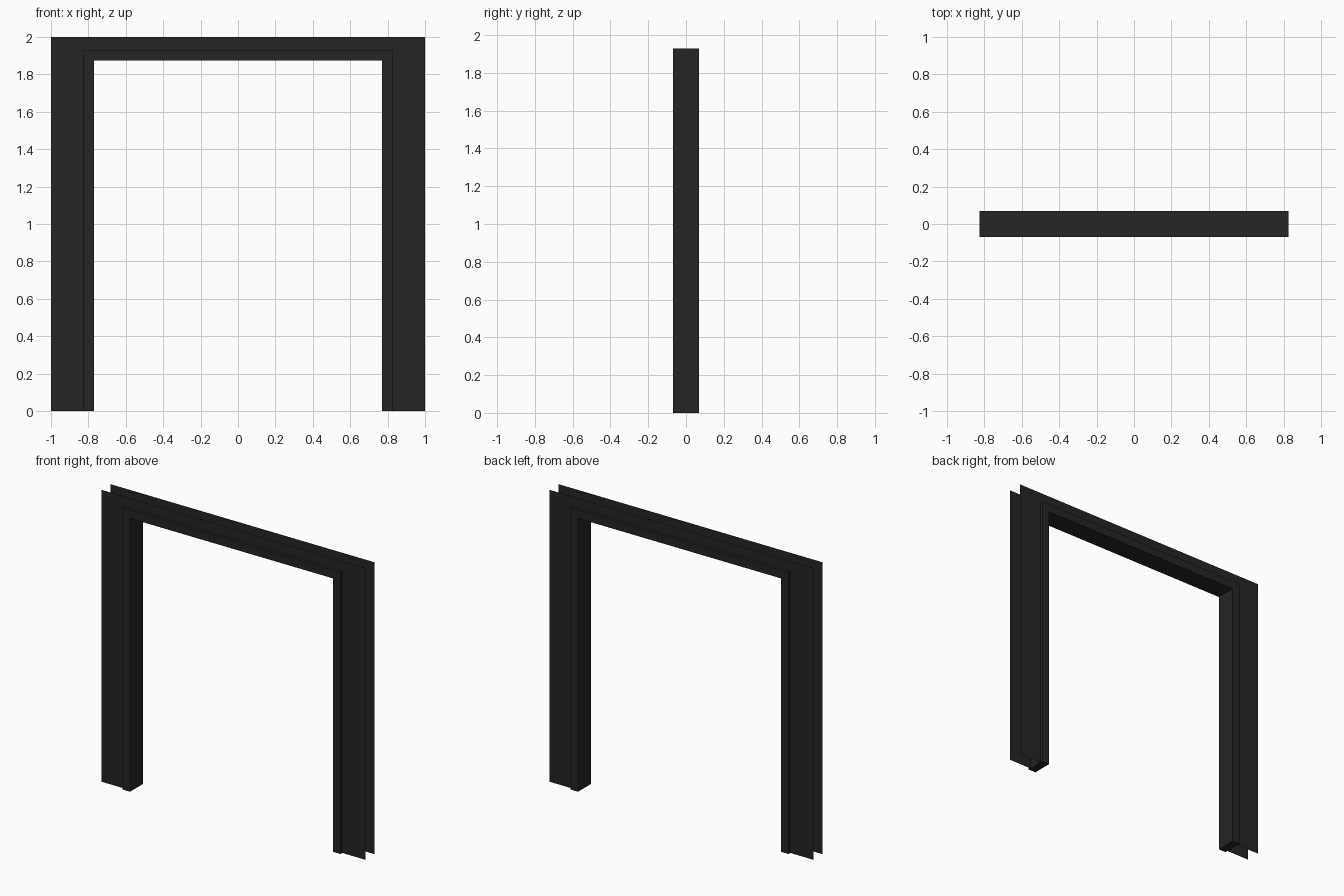
import bpy, bmesh

if "Cube" in bpy.data.objects:
    bpy.data.objects.remove(bpy.data.objects["Cube"])

black = bpy.data.materials.new("matte black")
black.diffuse_color = (0.018, 0.018, 0.018, 1.0)
black.use_nodes = True
black.node_tree.nodes["Principled BSDF"].inputs["Base Color"].default_value = black.diffuse_color


def arch(name, inner_x, inner_z, outer_x, outer_z, y, depth=0.0):
    """Upside-down U in the xz plane at y, mitred at the corners; extruded along +y if depth > 0."""
    inner = [(-inner_x, 0), (-inner_x, inner_z), (inner_x, inner_z), (inner_x, 0)]
    outer = [(-outer_x, 0), (-outer_x, outer_z), (outer_x, outer_z), (outer_x, 0)]
    bm = bmesh.new()
    vi = [bm.verts.new((x, y, z)) for x, z in inner]
    vo = [bm.verts.new((x, y, z)) for x, z in outer]
    faces = [bm.faces.new((vo[i], vo[i + 1], vi[i + 1], vi[i])) for i in range(3)]
    if depth:
        ext = bmesh.ops.extrude_face_region(bm, geom=faces, use_keep_orig=True)
        moved = [g for g in ext["geom"] if isinstance(g, bmesh.types.BMVert)]
        bmesh.ops.translate(bm, verts=moved, vec=(0, depth, 0))
        bmesh.ops.recalc_face_normals(bm, faces=bm.faces[:])
    else:
        # single-sided sheet: point it outward, away from y = 0
        bm.normal_update()
        flip = [f for f in bm.faces if f.normal.y * y < 0]
        bmesh.ops.reverse_faces(bm, faces=flip)
    mesh = bpy.data.meshes.new(name)
    bm.to_mesh(mesh)
    bm.free()
    mesh.materials.append(black)
    obj = bpy.data.objects.new(name, mesh)
    bpy.context.collection.objects.link(obj)
    return obj


# Solid door lining: two jambs and a head
arch("door_lining", 0.77, 1.873, 0.826, 1.93, -0.069, 0.138)

# Thin flat casings around the lining, front and back
for side, y in (("front", -0.05), ("back", 0.05)):
    arch(side + "_casing", 0.826, 1.93, 1.0, 2.0, y)
